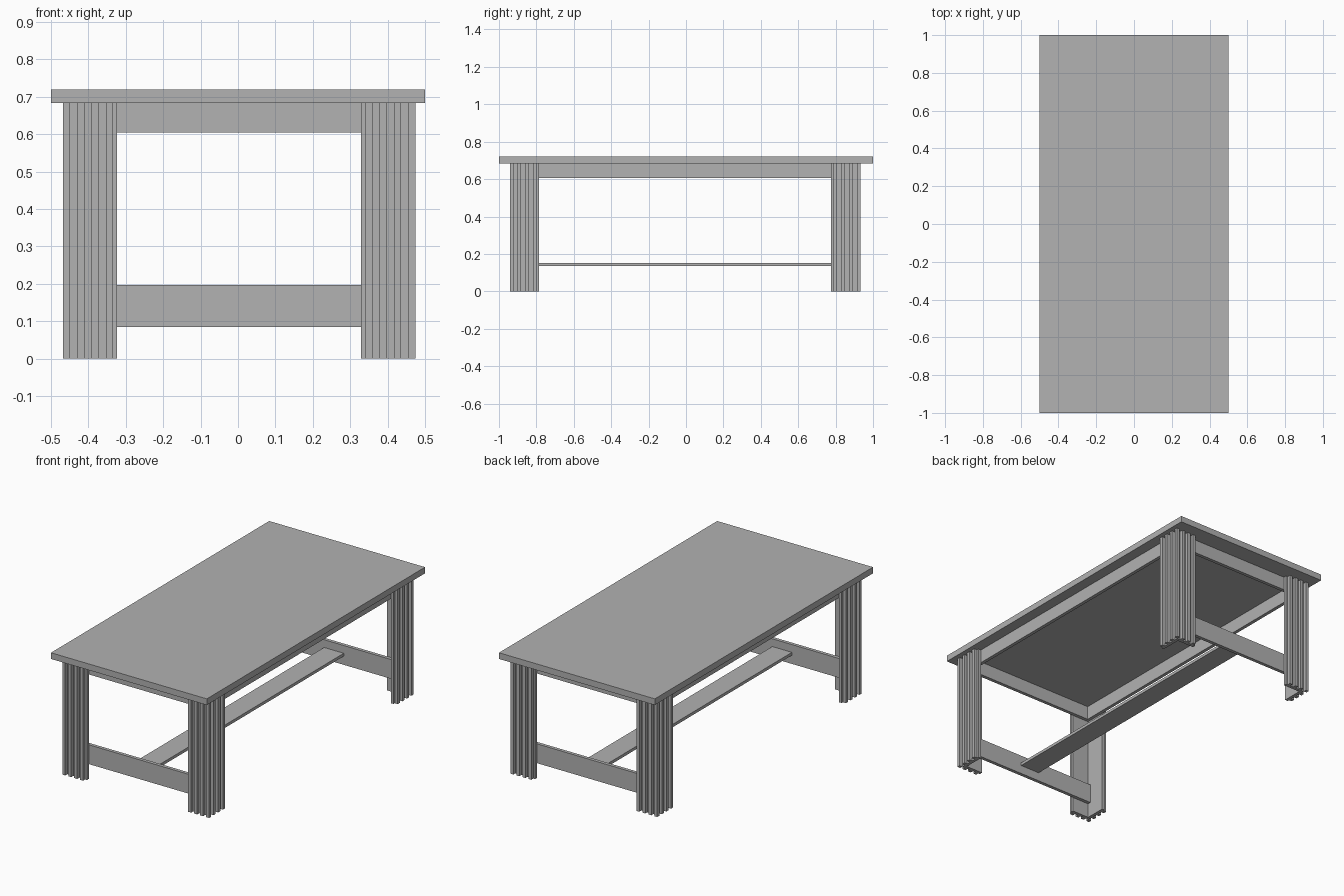
import bpy
import bmesh

if "Cube" in bpy.data.objects:
    bpy.data.objects.remove(bpy.data.objects["Cube"], do_unlink=True)

# Single grey finish
GREY = (0.445, 0.445, 0.445, 1)
grey = bpy.data.materials.new("plain_grey")
grey.use_nodes = True
grey.diffuse_color = GREY
grey.node_tree.nodes["Principled BSDF"].inputs["Base Color"].default_value = GREY


def finish(name, bm):
    bmesh.ops.recalc_face_normals(bm, faces=bm.faces)
    mesh = bpy.data.meshes.new(name)
    bm.to_mesh(mesh)
    bm.free()
    mesh.materials.append(grey)
    obj = bpy.data.objects.new(name, mesh)
    bpy.context.collection.objects.link(obj)
    return obj


def box(name, low, high):
    bm = bmesh.new()
    bmesh.ops.create_cube(bm, size=1)
    for v in bm.verts:
        for i in range(3):
            v.co[i] = (low[i] + high[i]) / 2 + v.co[i] * (high[i] - low[i])
    return finish(name, bm)


# Frame measurements: centre, half spans, leg wall and flutes
CX, CY = 0.003, -0.005
HX, HY = 0.471, 0.937
LEG_X, LEG_Y = 0.145, 0.156
FLUTE, WALL = 0.019, 0.037
TOP_UNDER = 0.684


def fluted_edge(length):
    """Distances from the corner and depths along one fluted outer face."""
    pitch = (length - 0.011 - FLUTE) / 3
    points = []
    for i in range(4):
        start = i * pitch
        if i:
            points += [(start, FLUTE), (start, 0)]
        points += [(start + FLUTE, 0), (start + FLUTE, FLUTE)]
    return points + [(length, FLUTE)]


def leg(name, sx, sy):
    # Angle-shaped section with flutes on both outer faces
    along_x = [(d, depth) for d, depth in fluted_edge(LEG_X)]
    along_y = [(depth, d) for d, depth in fluted_edge(LEG_Y)]
    inner = [(LEG_X, WALL), (WALL, WALL), (WALL, LEG_Y)]
    section = [(0, 0)] + along_x + inner + along_y[::-1]
    bm = bmesh.new()
    verts = [bm.verts.new((CX + sx * (HX - x), CY + sy * (HY - y), 0))
             for x, y in section]
    base = bm.faces.new(verts)
    sides = bmesh.ops.extrude_face_region(bm, geom=[base], use_keep_orig=True)
    for v in sides["geom"]:
        if isinstance(v, bmesh.types.BMVert):
            v.co.z = TOP_UNDER
    return finish(name, bm)


# Table top
box("table_top", (-0.5, -1, TOP_UNDER), (0.5, 1, 0.72))

# Legs
for y_name, sy in (("front", -1), ("back", 1)):
    for x_name, sx in (("right", -1), ("left", 1)):
        leg(f"{y_name}_{x_name}_leg", sx, sy)

# Aprons and end stretchers nested inside the leg angles
IX, IY, THICK = HX - WALL, HY - WALL, 0.02
for name, s in (("front", -1), ("back", 1)):
    y0, y1 = sorted((CY + s * IY, CY + s * (IY - THICK)))
    box(name + "_apron", (CX - IX, y0, 0.605), (CX + IX, y1, TOP_UNDER))
    box(name + "_stretcher", (CX - IX, y0, 0.085), (CX + IX, y1, 0.197))
for name, s in (("right", -1), ("left", 1)):
    x0, x1 = sorted((CX + s * IX, CX + s * (IX - THICK)))
    box(name + "_apron", (x0, CY - IY + THICK, 0.605),
        (x1, CY + IY - THICK, TOP_UNDER))

# Long foot plank between the stretchers
box("foot_plank", (CX - 0.063, CY - IY + THICK, 0.135),
    (CX + 0.063, CY + IY - THICK, 0.152))
